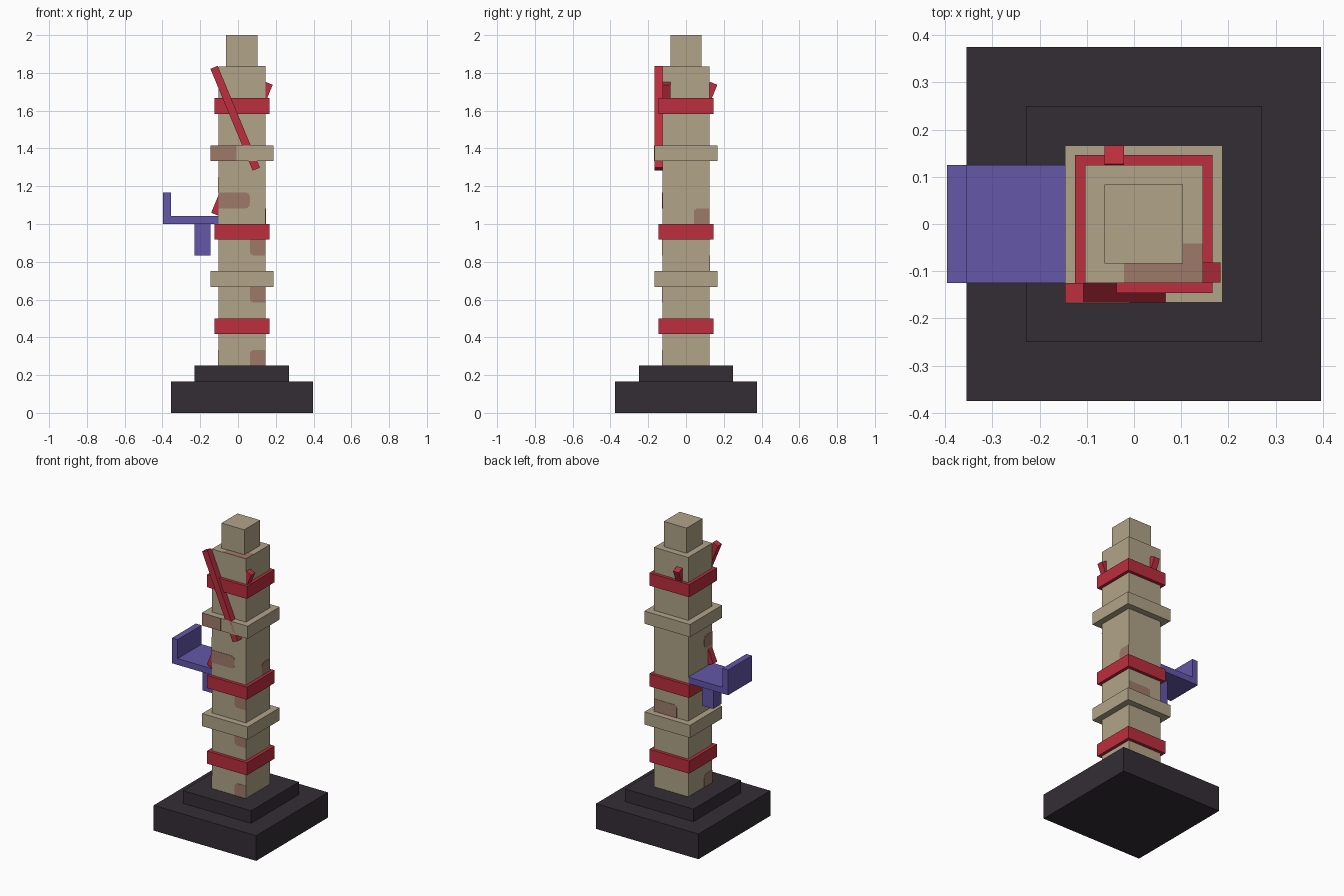
import bpy, bmesh, math
from mathutils import Matrix, Vector

U = 1 / 12            # building module
CX = U / 4            # tower axis offset that centres the whole model
LEAN = math.radians(22.5)

cube = bpy.data.objects.get("Cube")
if cube:
    bpy.data.objects.remove(cube, do_unlink=True)


def material(name, rgb):
    lin = [((c / 255 + 0.055) / 1.055) ** 2.4 for c in rgb] + [1]
    m = bpy.data.materials.new(name)
    m.use_nodes = True
    m.diffuse_color = lin
    m.node_tree.nodes["Principled BSDF"].inputs["Base Color"].default_value = lin
    return m


stone = material("sandstone", (177, 164, 136))
brick = material("exposed_brick", (159, 122, 105))
red = material("red_paint", (188, 46, 61))
violet = material("violet_paint", (99, 87, 168))
dark = material("dark_plinth", (52, 45, 53))


def finish(name, bm, mat):
    """Turn module-unit geometry into a placed object."""
    bmesh.ops.recalc_face_normals(bm, faces=bm.faces)
    bm.transform(Matrix.Translation((CX, 0, 0)) @ Matrix.Scale(U, 4))
    me = bpy.data.meshes.new(name)
    bm.to_mesh(me)
    bm.free()
    me.materials.append(mat)
    ob = bpy.data.objects.new(name, me)
    bpy.context.collection.objects.link(ob)
    return ob


def box(name, mat, x, y, z):
    """Box from (min, max) ranges."""
    size = [r[1] - r[0] for r in (x, y, z)]
    mid = [(r[0] + r[1]) / 2 for r in (x, y, z)]
    bm = bmesh.new()
    bmesh.ops.create_cube(bm, size=1, matrix=Matrix.Translation(mid) @ Matrix.Diagonal((*size, 1)))
    finish(name, bm, mat)


def block(name, mat, half, z0, z1):
    """Square block on the tower axis."""
    box(name, mat, (-half, half), (-half, half), (z0, z1))


def beam(name, mid, length, axis, angle):
    """Leaning square beam."""
    bm = bmesh.new()
    m = Matrix.Translation(mid) @ Matrix.Rotation(angle, 4, axis) @ Matrix.Diagonal((0.5, 0.5, length, 1))
    bmesh.ops.create_cube(bm, size=1, matrix=m)
    finish(name, bm, red)


def patch(name, axis, level, u, v, rounded=""):
    """Thin plate facing an axis; rounded lists which corners (0-3) are round."""
    r, pts = 0.28, []
    corners = [(u[0], v[0], 1, 1), (u[1], v[0], -1, 1), (u[1], v[1], -1, -1), (u[0], v[1], 1, -1)]
    for i, (a, b, sa, sb) in enumerate(corners):
        if str(i) not in rounded:
            pts.append((a, b))
            continue
        for k in range(5):
            t = math.pi + math.pi / 2 * (i + k / 4)
            pts.append((a + sa * r + r * math.cos(t), b + sb * r + r * math.sin(t)))
    place = {"x": lambda a, b: (level, a, b),
             "y": lambda a, b: (a, level, b),
             "z": lambda a, b: (a, b, level)}[axis]
    bm = bmesh.new()
    face = bm.faces.new([bm.verts.new(place(*p)) for p in pts])
    out = Vector(["xyz"[i] == axis for i in range(3)]) * math.copysign(0.025, level)
    new = bmesh.ops.extrude_face_region(bm, geom=[face], use_keep_orig=True)
    bmesh.ops.translate(bm, verts=[g for g in new["geom"] if isinstance(g, bmesh.types.BMVert)], vec=out)
    finish(name, bm, brick)


# Plinth, shaft and top
block("plinth_lower", dark, 4.5, 0, 2)
block("plinth_upper", dark, 3, 2, 3)
block("shaft", stone, 1.5, 3, 22)
block("cap", stone, 1, 22, 24)

# Projecting bands
for i, z in enumerate((5, 11, 19)):
    block(f"red_band_{i + 1}", red, 1.75, z, z + 1)
for i, z in enumerate((8, 16)):
    block(f"stone_ledge_{i + 1}", stone, 2, z, z + 1)

# Balcony on the right side
box("balcony_floor", violet, (-5, -1.5), (-1.5, 1.5), (12, 12.5))
box("balcony_wall", violet, (-5, -4.5), (-1.5, 1.5), (12.5, 14))
box("balcony_bracket", violet, (-3, -2), (-0.5, 0.5), (10, 12))

# Beams leaning across and through the shaft
beam("front_beam", (-0.43, -1.75, 18.72), 7, 'Y', -LEAN)
beam("cross_beam", (0, -1.23, 16.78), 9, 'Y', LEAN)
beam("rear_beam", (-0.75, 0.23, 17.24), 8, 'X', -LEAN)

# Worn brick patches
patch("front_patch_1", "y", -1.5, (-1.5, 0.5), (13, 14), "12")
patch("front_patch_2", "y", -1.5, (0.5, 1.5), (10, 11), "0")
patch("front_patch_3", "y", -1.5, (0.5, 1.5), (7, 8), "0")
patch("front_patch_4", "y", -1.5, (0.5, 1.5), (3, 4), "3")
patch("ledge_patch", "y", -2, (-2, -0.35), (16, 17))
patch("left_patch", "x", 1.5, (0.5, 1.5), (12, 13), "3")
patch("right_patch_1", "x", -1.5, (-1.5, -0.5), (14, 15), "12")
patch("right_patch_2", "x", -1.5, (-1.5, -0.5), (3, 4), "2")
patch("back_patch", "y", 1.5, (-0.5, 1.5), (9, 10), "3")
patch("top_patch", "z", 22, (-0.5, 1.5), (-1.5, -0.5))
